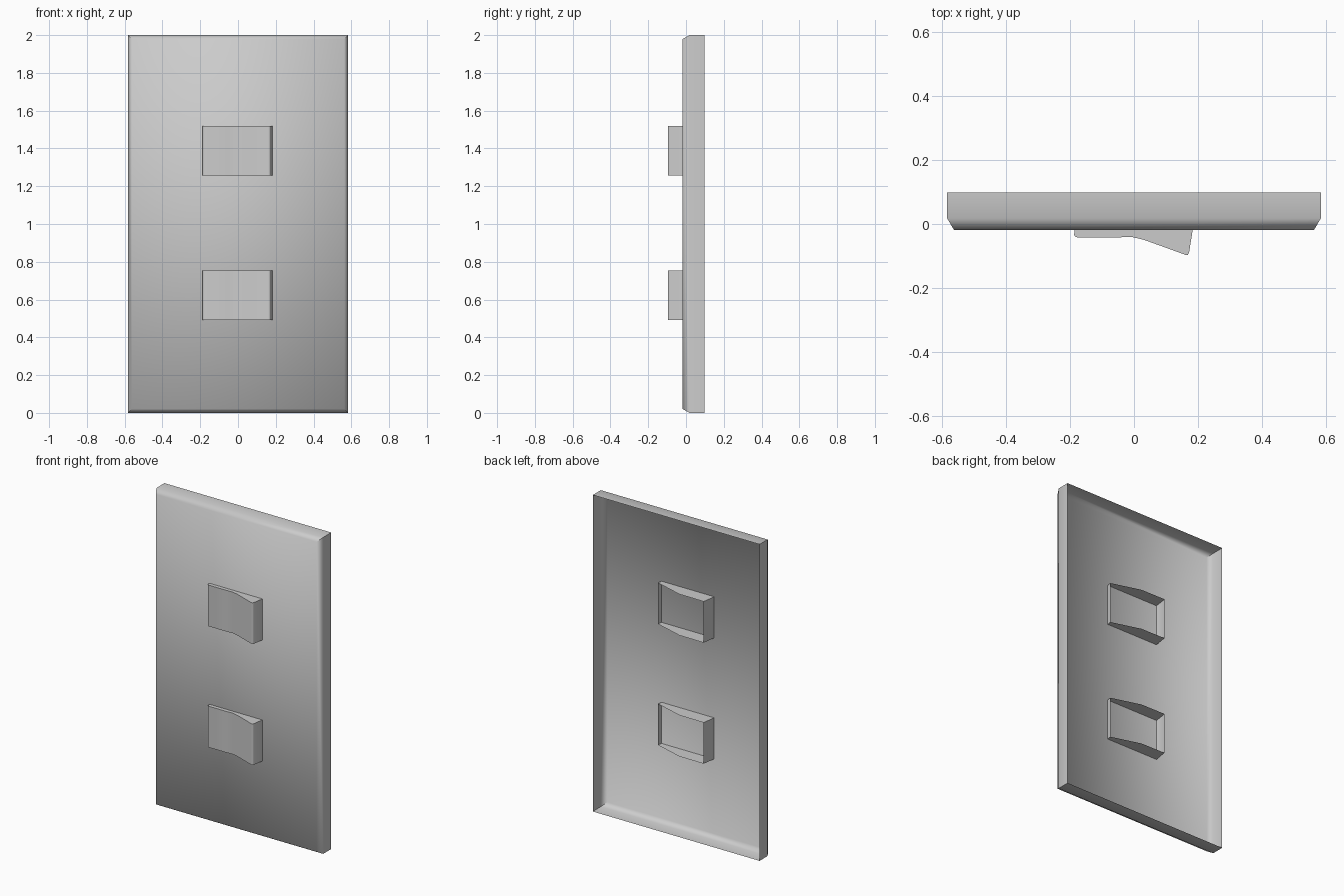
import bpy, bmesh, math

cube = bpy.data.objects.get("Cube")
if cube:
    bpy.data.objects.remove(cube)

GREY = (0.6, 0.6, 0.6, 1)
mat = bpy.data.materials.new("plain grey")
mat.use_nodes = True
mat.diffuse_color = GREY
mat.node_tree.nodes["Principled BSDF"].inputs["Base Color"].default_value = GREY


def finish(bm, name):
    """Turn the bmesh into a smooth-shaded object with sharp corners."""
    mesh = bpy.data.meshes.new(name)
    bm.to_mesh(mesh)
    bm.free()
    mesh.materials.append(mat)
    ob = bpy.data.objects.new(name, mesh)
    bpy.context.collection.objects.link(ob)
    bpy.ops.object.select_all(action="DESELECT")
    ob.select_set(True)
    bpy.context.view_layer.objects.active = ob
    bpy.ops.object.shade_smooth_by_angle(angle=math.radians(68))
    return ob


# Wall plate: a front panel with a chamfer and side walls, open at the back
bm = bmesh.new()
rings = []
for half_w, half_h, y in ((0.562, 0.979, -0.018), (0.583, 1, 0.018), (0.583, 1, 0.098)):
    rings.append([bm.verts.new((sx * half_w, y, 1 + sz * half_h))
                  for sx, sz in ((-1, -1), (1, -1), (1, 1), (-1, 1))])
bm.faces.new(rings[0])
for a, b in zip(rings, rings[1:]):
    for i in range(4):
        j = (i + 1) % 4
        bm.faces.new((a[j], a[i], b[i], b[j]))
finish(bm, "wall_plate")

# Rocker switches: a bent profile swept upward, open at the back
PROFILE = ((-0.172, 0.07), (-0.187, -0.033), (-0.184, -0.039), (-0.176, -0.042),
           (-0.055, -0.042), (-0.008, -0.040), (0.033, -0.050), (0.16, -0.096),
           (0.168, -0.096), (0.172, -0.088), (0.188, 0.012), (0.0, 0.068))


def rocker(name, z0, z1):
    bm = bmesh.new()
    low = [bm.verts.new((x, y, z0)) for x, y in PROFILE]
    high = [bm.verts.new((x, y, z1)) for x, y in PROFILE]
    bm.faces.new(low[::-1])
    bm.faces.new(high)
    for i in range(10):                     # leave the back edges open
        bm.faces.new((low[i], low[i + 1], high[i + 1], high[i]))
    return finish(bm, name)


rocker("lower_rocker", 0.493, 0.753)
rocker("upper_rocker", 1.258, 1.518)
